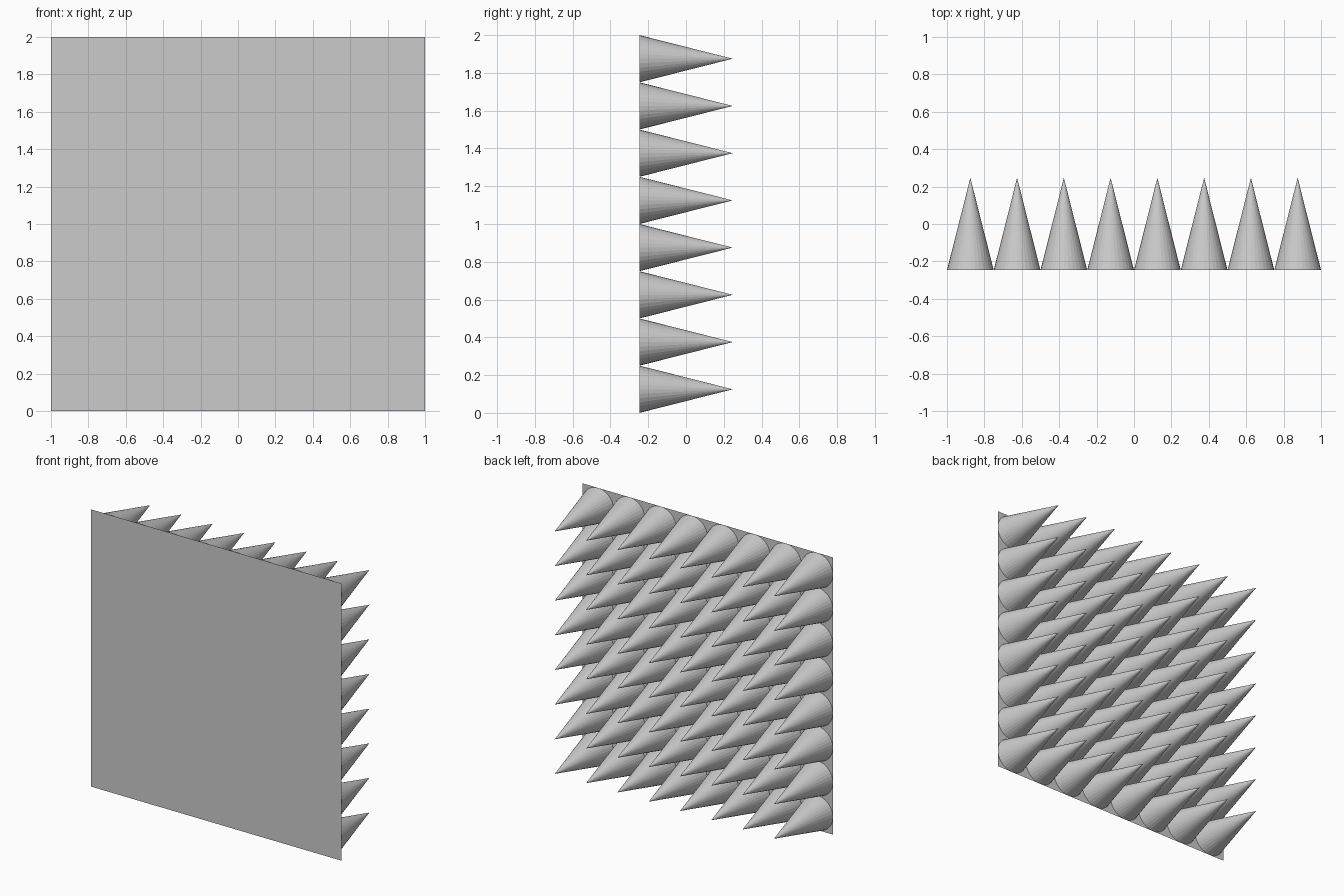
import bpy
import bmesh
from math import pi
from mathutils import Matrix

if "Cube" in bpy.data.objects:
    bpy.data.objects.remove(bpy.data.objects["Cube"])

N = 8                # cones per side
PITCH = 2.0 / N
RADIUS = PITCH / 2
HALF_DEPTH = 0.247   # half of the overall depth in y
SIDES = 32


def make_object(name, bm):
    mesh = bpy.data.meshes.new(name)
    bm.to_mesh(mesh)
    bm.free()
    obj = bpy.data.objects.new(name, mesh)
    bpy.context.collection.objects.link(obj)
    return obj


# Thin backing sheet facing the front
bm = bmesh.new()
bmesh.ops.create_grid(
    bm, x_segments=1, y_segments=1, size=1.0,
    matrix=Matrix.Translation((0, -HALF_DEPTH, 1)) @ Matrix.Rotation(pi / 2, 4, 'X'))
make_object("backing_sheet", bm)

# One open-based cone pointing backwards, at the lower left corner
bm = bmesh.new()
bmesh.ops.create_cone(
    bm, cap_ends=False, segments=SIDES, radius1=RADIUS, radius2=0,
    depth=2 * HALF_DEPTH, matrix=Matrix.Rotation(-pi / 2, 4, 'X'))
bmesh.ops.remove_doubles(bm, verts=bm.verts, dist=1e-5)
cones = make_object("foam_cones", bm)
cones.location = (-1 + RADIUS, 0, RADIUS)

# Repeat the cone across and up the sheet
for name, step in (("across", (PITCH, 0, 0)), ("up", (0, 0, PITCH))):
    arr = cones.modifiers.new(name, 'ARRAY')
    arr.count = N
    arr.use_relative_offset = False
    arr.use_constant_offset = True
    arr.constant_offset_displace = step
